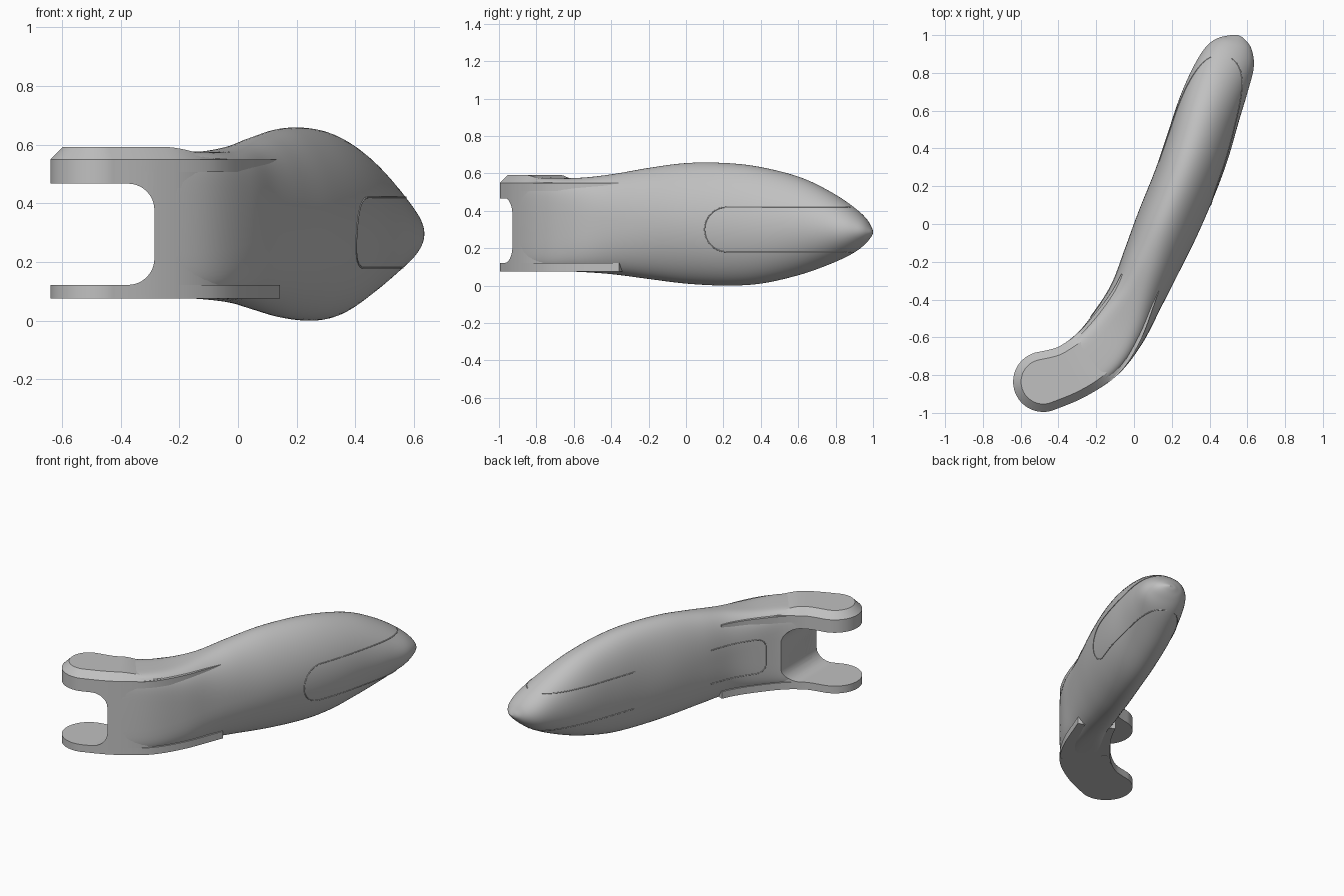
import bpy, bmesh, math
from mathutils import Vector
from mathutils.bvhtree import BVHTree

if "Cube" in bpy.data.objects:
    bpy.data.objects.remove(bpy.data.objects["Cube"])

shell_grey = bpy.data.materials.new("shell grey")
shell_grey.use_nodes = True
GREY = (.53, .53, .53, 1)
shell_grey.diffuse_color = GREY
shell_grey.node_tree.nodes["Principled BSDF"].inputs["Base Color"].default_value = GREY

# Spine stations: x, y, half width, low z, high z, squareness of the section
STATIONS = [
    (-.48, -.835, .16, .08, .585, 7),
    (-.335, -.785, .15, .08, .583, 7),
    (-.19, -.685, .154, .078, .577, 6),
    (-.08, -.545, .152, .073, .577, 4.2),
    (.01, -.385, .145, .06, .597, 2.7),
    (.092, -.2, .156, .035, .63, 2.2),
    (.178, 0, .168, .01, .656, 2),
    (.268, .215, .171, 0, .655, 2),
    (.334, .4, .173, .012, .632, 2),
    (.396, .6, .169, .058, .58, 2),
    (.455, .76, .159, .115, .503, 2),
    (.506, .88, .139, .172, .423, 2),
    (.535, .95, .097, .224, .362, 2),
    (.547, .987, .044, .262, .312, 2),
    (.55, 1, .004, .283, .287, 2),
]
LAST = len(STATIONS) - 1


def station(s):
    """Smooth interpolation of all station values."""
    i = min(max(int(s), 0), LAST - 1)
    t = s - i
    a, b, c, d = (STATIONS[min(max(k, 0), LAST)] for k in range(i - 1, i + 3))
    return [q + t / 2 * (r - p + t * (2 * p - 5 * q + 4 * r - u + t * (3 * (q - r) + u - p)))
            for p, q, r, u in zip(a, b, c, d)]


def frame(s):
    v = station(s)
    p, q = station(max(s - .3, 0)), station(min(s + .3, LAST))
    tangent = Vector((q[0] - p[0], q[1] - p[1])).normalized()
    return v, Vector((v[0], v[1])), Vector((tangent.y, -tangent.x))


def shade(ob, angle):
    bpy.ops.object.select_all(action="DESELECT")
    ob.select_set(True)
    bpy.context.view_layer.objects.active = ob
    bpy.ops.object.shade_smooth_by_angle(angle=math.radians(angle))


def loft(name, rings):
    """Closed solid through equally long rings."""
    bm = bmesh.new()
    rows = [[bm.verts.new(p) for p in ring] for ring in rings]
    n = len(rows[0])
    for lower, upper in zip(rows, rows[1:]):
        for i in range(n):
            j = (i + 1) % n
            bm.faces.new((lower[i], lower[j], upper[j], upper[i]))
    caps = [bm.faces.new(rows[0][::-1]), bm.faces.new(rows[-1])]
    bmesh.ops.triangulate(bm, faces=caps)
    bmesh.ops.recalc_face_normals(bm, faces=bm.faces[:])
    mesh = bpy.data.meshes.new(name)
    bm.to_mesh(mesh)
    bm.free()
    ob = bpy.data.objects.new(name, mesh)
    bpy.context.collection.objects.link(ob)
    mesh.materials.append(shell_grey)
    return ob


def power(value, n):
    return math.copysign(abs(value) ** (2 / n), value)


# Main body, crest and belly drawn slightly toward the inner side
SIDES, STEPS = 64, 6
rings = []
for k in range(STEPS, LAST * STEPS + 1):
    (x, y, w, lo, hi, n), centre, side = frame(k / STEPS)
    lean = .026 * math.sin(math.pi * (k - STEPS) / (LAST * STEPS - STEPS)) ** 2
    ring = []
    for i in range(SIDES):
        a = math.tau * (i + .5) / SIDES
        up = power(math.sin(a), n)
        p = centre + side * (w * power(math.cos(a), n) - lean * up * up)
        ring.append((p.x, p.y, (lo + hi) / 2 + (hi - lo) / 2 * up))
    rings.append(ring)
body = loft("finger_body", rings)
tree = BVHTree.FromPolygons([v.co for v in body.data.vertices],
                            [p.vertices[:] for p in body.data.polygons])


# Fork with a rounded end and a chamfered top, sinking into the body at its root
def fork_outline(inset, z, sink=0):
    left, right = [], []
    for k in range(25):
        v, centre, side = frame(k / 10)
        fade = max(0, (k - 12) / 12)
        height = z - sink * fade * fade * (3 - 2 * fade)
        reach = v[2] * (1 - .12 * fade * fade) - inset
        left.append((*(centre - side * reach), height))
        right.append((*(centre + side * reach), height))
    v, centre, side = frame(0)
    start = math.atan2(-side.y, -side.x)
    arc = []
    for k in range(1, 28):
        a = start + math.pi * k / 28
        p = centre + (v[2] - inset) * Vector((math.cos(a), math.sin(a)))
        arc.append((p.x, p.y, z))
    return left[::-1] + arc + right


fork = loft("fork", [fork_outline(0, .075), fork_outline(0, .55), fork_outline(.042, .592, .034)])


# Side flanges continuing the fork along the body
def flange(name, low, high, inner, outer):
    rows = []
    for k in range(33):
        s = 1.2 + 3.2 * k / 32
        v, centre, side = frame(s)
        taper = max(0, (s - 2) / 2.4) ** 1.3
        a = centre - side * v[2] * (.998 - inner * taper)
        b = centre + side * v[2] * (.998 - outer * taper)
        rows.append([(a.x, a.y, low), (b.x, b.y, low), (b.x, b.y, high), (a.x, a.y, high)])
    shade(loft(name, rows), 30)


flange("upper_flange", .507, .549, .18, .34)
flange("lower_flange", .076, .121, .14, .26)

# Slot between the fork plates, rounded at its inner corners
profile = [(-.9, .122)]
for z, start in ((.212, -90), (.377, 0)):
    for k in range(13):
        a = math.radians(start + 90 * k / 12)
        profile.append((-.375 + .09 * math.cos(a), z + .09 * math.sin(a)))
profile.append((-.9, .467))
cutter = loft("slot_cutter", [[(x, y, z) for x, z in profile] for y in (-1.3, -.3)])
for ob in (body, fork):
    mod = ob.modifiers.new("slot", "BOOLEAN")
    mod.operation = "DIFFERENCE"
    mod.solver = "EXACT"
    mod.object = cutter
    bpy.context.view_layer.objects.active = ob
    bpy.ops.object.modifier_apply(modifier=mod.name)
    shade(ob, 28)
bpy.data.objects.remove(cutter)


# Fine seams laid on the body surface
def seam(name, path, side):
    points = []
    for y, z in path:
        hit = tree.ray_cast(Vector((side * 2, y, z)), Vector((-side, 0, 0)))[0]
        if hit:
            points.append(hit)
    curve = bpy.data.curves.new(name, "CURVE")
    curve.dimensions = "3D"
    curve.bevel_depth = .003
    curve.bevel_resolution = 1
    spline = curve.splines.new("POLY")
    spline.points.add(len(points) - 1)
    for target, p in zip(spline.points, points):
        target.co = (*p, 1)
    curve.materials.append(shell_grey)
    bpy.context.collection.objects.link(bpy.data.objects.new(name, curve))


def panel_path(open_y, closed_y, low, high, radius):
    """Open-ended rounded panel outline, closed toward -y."""
    def run(a, b, z):
        return [(a + (b - a) * k / 30, z) for k in range(31)]

    def corner(z, start):
        angles = [math.radians(start + 9 * k) for k in range(11)]
        return [(closed_y + radius + radius * math.cos(a), z + radius * math.sin(a)) for a in angles]

    return (run(open_y, closed_y + radius, high) + corner(high - radius, 90)
            + corner(low + radius, 180) + run(closed_y + radius, open_y, low))


seam("outer_pad_seam", panel_path(.9, .1, .18, .42, .119), 1)
for name, z in (("upper", .42), ("lower", .18)):
    seam("inner_pad_seam_" + name, [(.9 - .57 * k / 40, z) for k in range(41)], -1)
seam("inner_panel_seam", panel_path(-.17, -.49, .2, .42, .05), -1)
